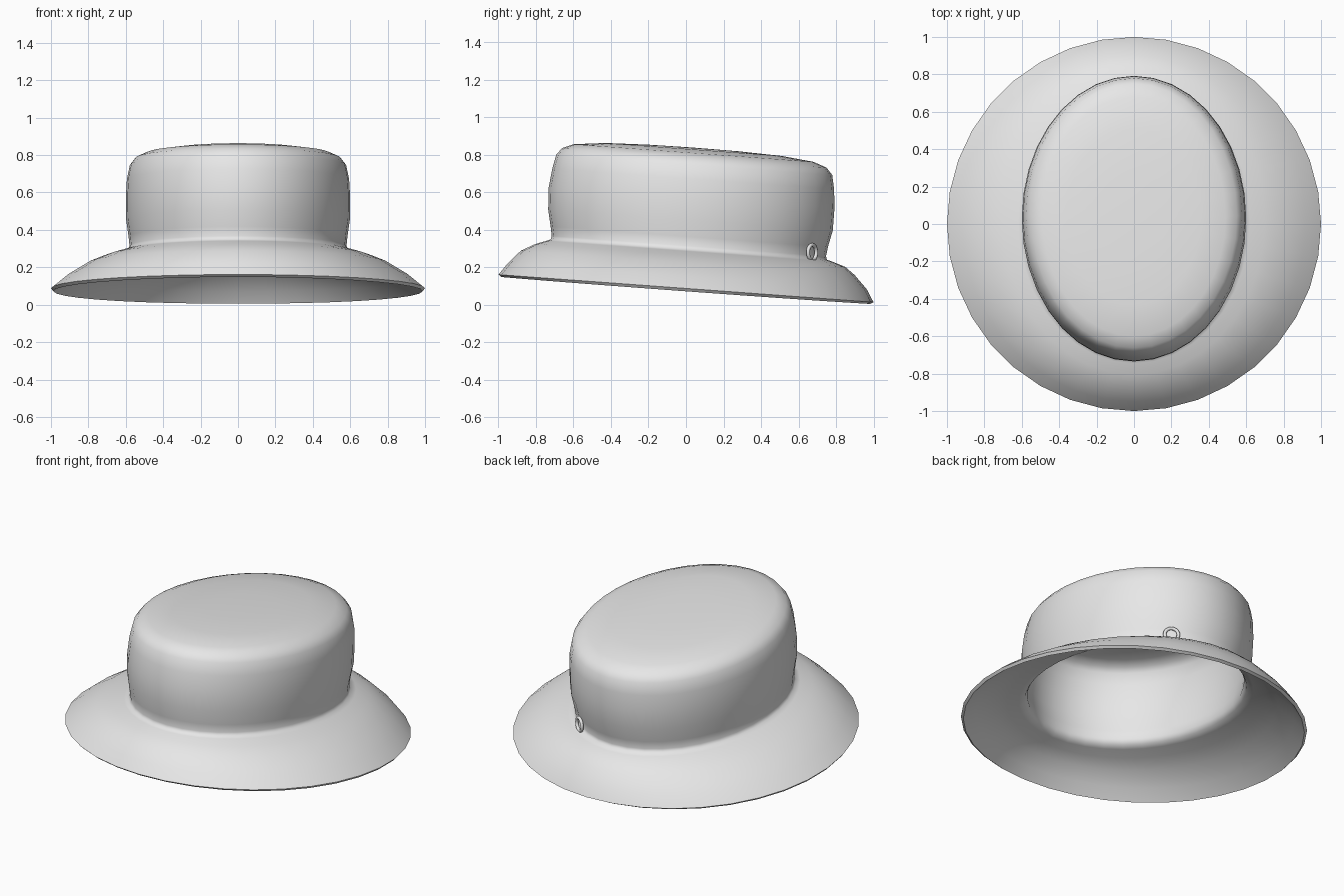
import bpy, bmesh, math
from mathutils import Vector

if "Cube" in bpy.data.objects:
    bpy.data.objects.remove(bpy.data.objects["Cube"])

SEGMENTS = 36
felt = bpy.data.materials.new("grey_felt")
felt.diffuse_color = (0.8, 0.8, 0.8, 1)
felt.use_nodes = True
felt.node_tree.nodes["Principled BSDF"].inputs["Base Color"].default_value = felt.diffuse_color


def tilt(y):
    # the whole hat leans down towards the back
    return 0.075 - 0.0735 * y


def finish(obj, angle):
    obj.data.materials.append(felt)
    bpy.ops.object.select_all(action='DESELECT')
    obj.select_set(True)
    bpy.context.view_layer.objects.active = obj
    for mod in list(obj.modifiers):
        bpy.ops.object.modifier_apply(modifier=mod.name)
    bpy.ops.object.shade_smooth_by_angle(angle=math.radians(angle))


# Oval rings from brim edge to crown top: half width, front y, back y, height
rings = [
    (1.00, -1.00, 1.00, 0.013),
    (0.92, -0.95, 0.965, 0.078),
    (0.80, -0.88, 0.90, 0.150),
    (0.70, -0.805, 0.85, 0.190),
    (0.62, -0.745, 0.785, 0.212),
    (0.59, -0.722, 0.752, 0.221),
    (0.58, -0.716, 0.747, 0.240),
    (0.585, -0.722, 0.757, 0.290),
    (0.598, -0.735, 0.783, 0.380),
    (0.60, -0.732, 0.792, 0.500),
    (0.594, -0.713, 0.790, 0.600),
    (0.578, -0.692, 0.780, 0.675),
    (0.550, -0.662, 0.750, 0.712),
    (0.49, -0.600, 0.680, 0.738),
    (0.36, -0.430, 0.510, 0.757),
    (0.18, -0.200, 0.280, 0.765),
]

# Hat shell: brim and crown in one skin
bm = bmesh.new()
loops = []
for rx, front, back, h in rings:
    cy, ry = (front + back) / 2, (back - front) / 2
    loop = []
    for i in range(SEGMENTS):
        a = 2 * math.pi * i / SEGMENTS
        y = cy + ry * math.sin(a)
        loop.append(bm.verts.new((rx * math.cos(a), y, h + tilt(y))))
    loops.append(loop)
for low, high in zip(loops, loops[1:]):
    for i in range(SEGMENTS):
        j = (i + 1) % SEGMENTS
        bm.faces.new((low[i], low[j], high[j], high[i]))
centre = bm.verts.new((0, 0.04, 0.767 + tilt(0.04)))
for i in range(SEGMENTS):
    bm.faces.new((loops[-1][i], loops[-1][(i + 1) % SEGMENTS], centre))
mesh = bpy.data.meshes.new("hat_shell")
bm.to_mesh(mesh)
bm.free()
hat = bpy.data.objects.new("hat_shell", mesh)
bpy.context.collection.objects.link(hat)
thickness = hat.modifiers.new("thickness", 'SOLIDIFY')
thickness.thickness = 0.02
thickness.offset = -1
finish(hat, 60)

# Vent eyelet: small ring on the back right of the crown
outward = Vector((0.55, 0.84, 0))
bpy.ops.mesh.primitive_torus_add(
    major_radius=0.04, minor_radius=0.01, major_segments=24, minor_segments=8,
    location=(0.281, 0.673, 0.28),
    rotation=outward.to_track_quat('Z', 'Y').to_euler())
eyelet = bpy.context.object
eyelet.name = "vent_eyelet"
finish(eyelet, 60)
